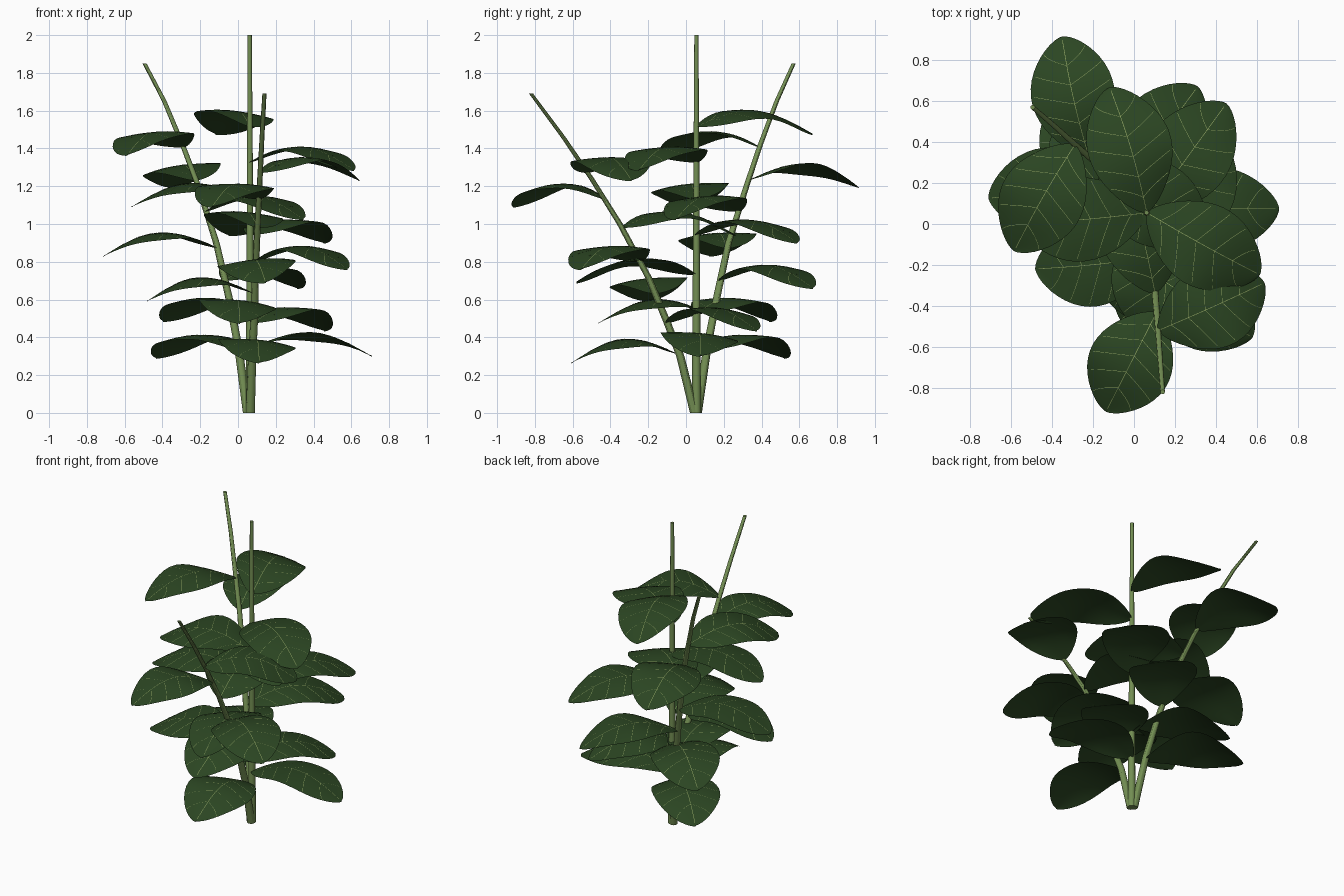
import bpy, bmesh, math
from mathutils import Vector, Matrix

if "Cube" in bpy.data.objects:
    bpy.data.objects.remove(bpy.data.objects["Cube"])


def material(name, rgb):
    m = bpy.data.materials.new(name)
    m.diffuse_color = (*rgb, 1)
    m.use_nodes = True
    m.node_tree.nodes["Principled BSDF"].inputs["Base Color"].default_value = m.diffuse_color
    return m


LEAF = material("dark leaf green", (0.024, 0.060, 0.016))
STEM = material("stem green", (0.17, 0.27, 0.085))
VEIN = material("pale vein green", (0.27, 0.36, 0.12))

# Stem paths: (x, y, z)
STEMS = {
    "upright": [(.065, .055, 0), (.064, .055, .7), (.063, .055, 1.4), (.062, .055, 2)],
    "left": [(.05, .06, 0), (0, .115, .36), (-.05, .165, .62), (-.115, .225, .9), (-.21, .32, 1.2),
             (-.29, .39, 1.41), (-.39, .48, 1.65), (-.495, .57, 1.85)],
    "front": [(.065, .045, 0), (.075, -.03, .3), (.085, -.1, .48), (.092, -.2, .72), (.104, -.35, 1),
              (.116, -.5, 1.24), (.127, -.65, 1.46), (.14, -.82, 1.69)],
}

# Leaves per stem: (attachment height, heading in degrees, length, roll in degrees)
LEAVES = {
    "upright": [(.34, 2, .645, -4), (.525, 140, .60, 3), (.73, -83, .64, 7), (.94, 54, .66, 0),
                (1.13, -175, .63, -4), (1.325, -29, .63, 3), (1.515, 106, .64, 8)],
    "left": [(.33, 137, .60, 0), (.515, -86, .61, -4), (.70, 52, .62, 3), (.87, -171, .61, -2),
             (1.065, -33, .61, 4), (1.23, 103, .60, -6), (1.405, -120, .60, 5)],
    "front": [(.305, -86, .575, -4), (.475, 52, .60, 0), (.63, -174, .575, -4), (.80, -33, .575, 3),
              (.98, 104, .62, 6), (1.13, -117, .545, 0), (1.27, 24, .57, 2)],
}


def on_stem(path, z):
    for a, b in zip(path, path[1:]):
        if a[2] <= z <= b[2]:
            return Vector(a).lerp(Vector(b), (z - a[2]) / (b[2] - a[2]))


def make_stem(name, path):
    """Tapered round tube along the path, made of horizontal rings."""
    bm = bmesh.new()
    n, rings = 12, []
    for x, y, z in path:
        r = .024 - .013 * z / path[-1][2]
        rings.append([bm.verts.new((x + r * math.cos(math.tau * k / n), y + r * math.sin(math.tau * k / n), z))
                      for k in range(n)])
    for a, b in zip(rings, rings[1:]):
        for k in range(n):
            bm.faces.new((a[k], a[(k + 1) % n], b[(k + 1) % n], b[k]))
    bm.faces.new(rings[0][::-1])
    bm.faces.new(rings[-1])
    me = bpy.data.meshes.new(name)
    bm.to_mesh(me)
    bm.free()
    me.materials.append(STEM)
    ob = bpy.data.objects.new(name, me)
    bpy.context.collection.objects.link(ob)
    bpy.ops.object.select_all(action='DESELECT')
    ob.select_set(True)
    bpy.context.view_layer.objects.active = ob
    bpy.ops.object.shade_smooth_by_angle()


def half_width(t):
    return .207 * max(0, math.sin(math.pi * t ** 1.08)) ** .62


def surface(t, s, length, lift=0):
    """Point on the leaf: t runs from base to tip, s from -1 to 1 across."""
    w = half_width(t) * s
    arch = math.sin(math.pi * t)
    z = .103 * arch - .04 * t - .02 * s * s * arch + .009 * s * abs(s) * math.sin(9 * t)
    return Vector((t * length, w, z + lift))


def make_leaf(name, base, heading, length, roll):
    bm = bmesh.new()
    nt, ns = 22, 10
    # blade, with samples crowded towards both ends so the outline stays round
    ts = [.5 - .5 * math.cos(math.pi * i / nt) for i in range(nt + 1)]
    grid = [[bm.verts.new(surface(t, -1 + 2 * j / ns, length)) for j in range(ns + 1)] for t in ts]
    for i in range(nt):
        for j in range(ns):
            bm.faces.new((grid[i][j], grid[i + 1][j], grid[i + 1][j + 1], grid[i][j + 1]))
    bmesh.ops.remove_doubles(bm, verts=bm.verts, dist=1e-5)

    # veins: thin ribbons lying on the blade
    def ribbon(points, width):
        prev = None
        for k, p in enumerate(points):
            a, b = points[max(k - 1, 0)], points[min(k + 1, len(points) - 1)]
            side = Vector((a.y - b.y, b.x - a.x, 0)).normalized() * width / 2
            row = (bm.verts.new(p + side), bm.verts.new(p - side))
            if prev:
                bm.faces.new((prev[1], row[1], row[0], prev[0])).material_index = 1
            prev = row

    ribbon([surface(.02 + .95 * k / 16, 0, length, .0008) for k in range(17)], .0028)
    for t0 in (.12, .28, .44, .6, .76):
        for sgn in (-1, 1):
            ribbon([surface(t0 + .13 * k / 8, sgn * .93 * k / 8, length, .0006) for k in range(9)], .002)

    turn = Matrix.Rotation(math.radians(heading), 4, 'Z') @ Matrix.Rotation(math.radians(roll), 4, 'X')
    bm.transform(Matrix.Translation(base) @ turn)
    me = bpy.data.meshes.new(name)
    bm.to_mesh(me)
    bm.free()
    me.materials.append(LEAF)
    me.materials.append(VEIN)
    me.shade_smooth()
    bpy.context.collection.objects.link(bpy.data.objects.new(name, me))


for key, path in STEMS.items():
    make_stem(key + "_stem", path)
    for n, (z, heading, length, roll) in enumerate(LEAVES[key], 1):
        make_leaf(f"{key}_leaf_{n}", on_stem(path, z), heading, length, roll)
